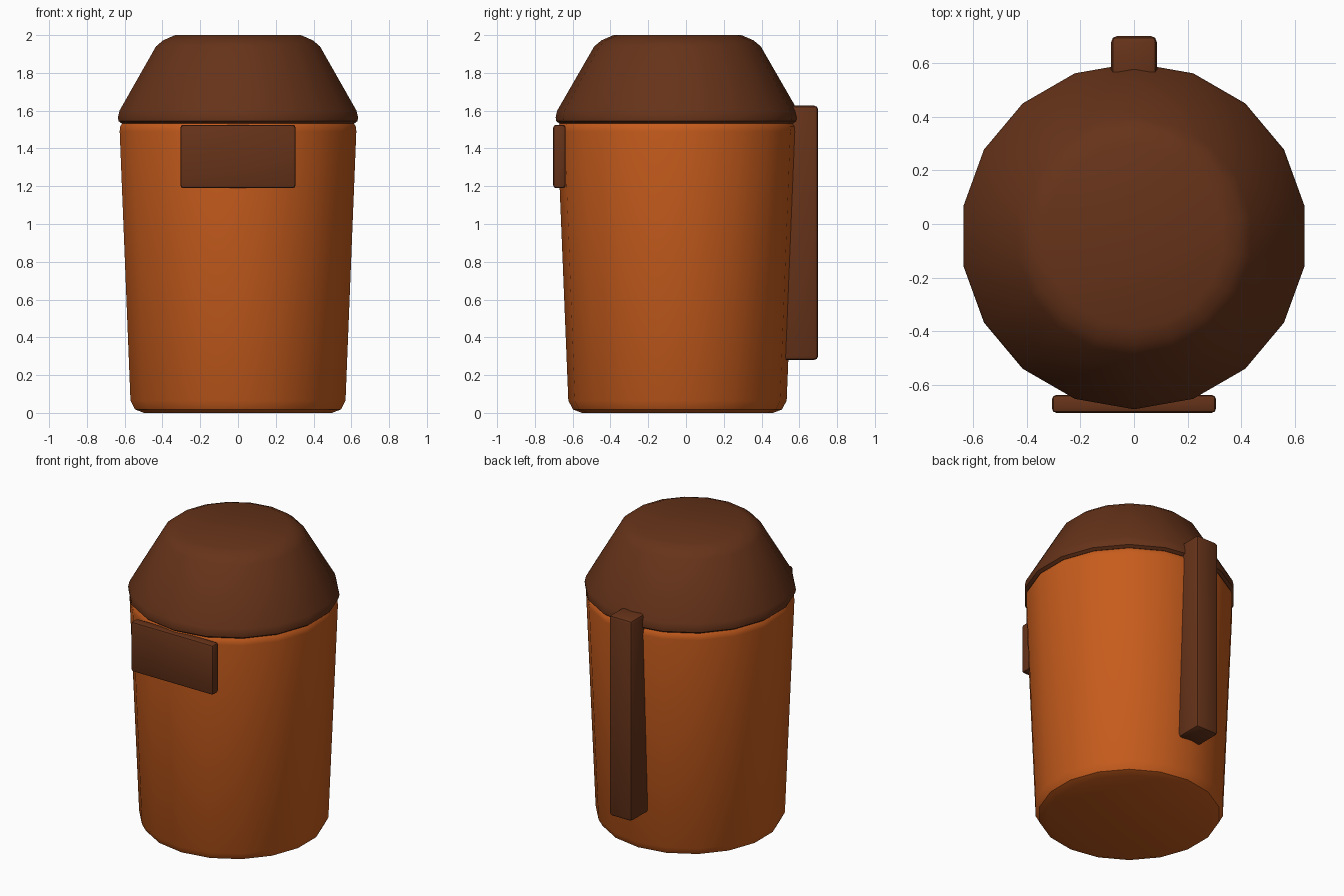
import bpy, bmesh
from math import sin, cos, pi, radians

if "Cube" in bpy.data.objects:
    bpy.data.objects.remove(bpy.data.objects["Cube"])

CY = -0.045   # shared axis of body and lid
SIDES = 18


def material(name, rgb):
    m = bpy.data.materials.new(name)
    m.diffuse_color = (*rgb, 1)
    m.use_nodes = True
    m.node_tree.nodes["Principled BSDF"].inputs["Base Color"].default_value = m.diffuse_color
    return m


def finish(name, bm, mat):
    bmesh.ops.recalc_face_normals(bm, faces=bm.faces)
    me = bpy.data.meshes.new(name)
    bm.to_mesh(me)
    bm.free()
    me.materials.append(mat)
    ob = bpy.data.objects.new(name, me)
    bpy.context.collection.objects.link(ob)
    bpy.ops.object.select_all(action='DESELECT')
    ob.select_set(True)
    bpy.context.view_layer.objects.active = ob
    bpy.ops.object.shade_smooth_by_angle(angle=radians(35))
    return ob


def lathe(name, profile, mat):
    """Closed solid of revolution from (radius, height) points."""
    bm = bmesh.new()
    rings = []
    for r, z in profile:
        angles = [pi / 2 + 2 * pi * i / SIDES for i in range(SIDES)]
        rings.append([bm.verts.new((r * cos(a), CY + r * sin(a), z)) for a in angles])
    for lo, hi in zip(rings, rings[1:]):
        for i in range(SIDES):
            j = (i + 1) % SIDES
            bm.faces.new((lo[i], lo[j], hi[j], hi[i]))
    bm.faces.new(rings[0][::-1])
    bm.faces.new(rings[-1])
    return finish(name, bm, mat)


def rounded_box(name, lo, hi, bevel, mat):
    bm = bmesh.new()
    bmesh.ops.create_cube(bm, size=1)
    for v in bm.verts:
        v.co = [(a + b) / 2 + c * (b - a) for a, b, c in zip(lo, hi, v.co)]
    bmesh.ops.bevel(bm, geom=bm.edges[:], offset=bevel, segments=2,
                    profile=0.5, affect='EDGES')
    return finish(name, bm, mat)


orange = material("orange", (0.57, 0.107, 0.012))
brown = material("brown", (0.133, 0.033, 0.010))

# Tapered body with rounded base and rim
lathe("body", [(0.505, 0), (0.553, 0.018), (0.578, 0.065),
               (0.636, 1.49), (0.634, 1.515), (0.622, 1.533)], orange)

# Conical lid with a thin lip and rounded top edge
lathe("lid", [(0.625, 1.532), (0.643, 1.545), (0.645, 1.565), (0.637, 1.60),
              (0.441, 1.94), (0.403, 1.972), (0.338, 2.0)], brown)

# Handle at the back, label plate at the front
rounded_box("handle", (-0.085, 0.50, 0.28), (0.085, 0.70, 1.627), 0.022, brown)
rounded_box("label_plate", (-0.305, -0.703, 1.19), (0.305, -0.637, 1.525), 0.015, brown)
